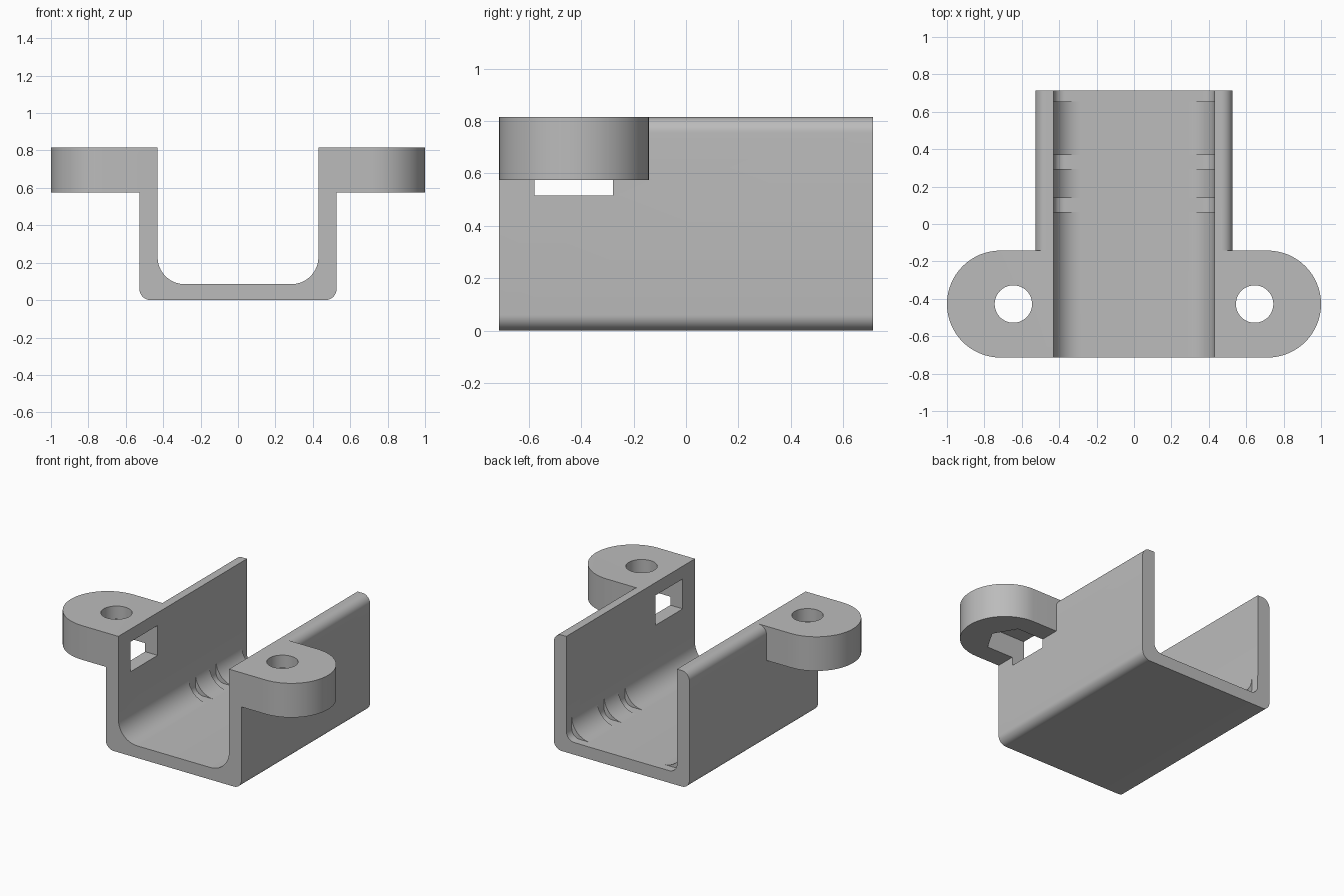
import bpy, bmesh, math
from mathutils import Vector

if "Cube" in bpy.data.objects:
    bpy.data.objects.remove(bpy.data.objects["Cube"], do_unlink=True)

grey = bpy.data.materials.new("plain_grey")
grey.use_nodes = True
colour = (0.5, 0.5, 0.5, 1)
grey.diffuse_color = colour
grey.node_tree.nodes["Principled BSDF"].inputs["Base Color"].default_value = colour

LENGTH, TOP = 0.714, 0.815
HALF_OUT, HALF_IN, FLOOR = 0.527, 0.43, 0.085
LUG_Y, LUG_R, LUG_Z = -0.428, 0.286, 0.575
HOLE_X, SLOT_W = 0.645, 0.15


def arc(cx, cy, r, a0, a1, n):
    """Points along a circular arc, angles in degrees."""
    return [(cx + r * math.cos(math.radians(a0 + (a1 - a0) * i / n)),
             cy + r * math.sin(math.radians(a0 + (a1 - a0) * i / n)))
            for i in range(n + 1)]


def rounded(half, low, high, r_low, r_high):
    """Upright rectangle centred on x = 0 with filleted corners."""
    def corner(sx, z, r, a):
        if not r:
            return [(sx * half, z)]
        cz = z + r if z == low else z - r
        return arc(sx * (half - r), cz, r, a, a + 90, 10)
    return (corner(-1, low, r_low, 180) + corner(1, low, r_low, 270)
            + corner(1, high, r_high, 0) + corner(-1, high, r_high, 90))


def prism(name, points, start, end, axis):
    """Extrude an outline along y (x-z outline) or z (x-y outline)."""
    bm = bmesh.new()
    place = (lambda p, t: (p[0], t, p[1])) if axis == "y" else (lambda p, t: (p[0], p[1], t))
    base = bm.faces.new([bm.verts.new(place(p, start)) for p in points])
    grown = bmesh.ops.extrude_face_region(bm, geom=[base])["geom"]
    shift = Vector(place((0, 0), end - start))
    bmesh.ops.translate(bm, vec=shift, verts=[g for g in grown if isinstance(g, bmesh.types.BMVert)])
    bmesh.ops.recalc_face_normals(bm, faces=bm.faces)
    mesh = bpy.data.meshes.new(name)
    bm.to_mesh(mesh)
    bm.free()
    mesh.materials.append(grey)
    obj = bpy.data.objects.new(name, mesh)
    bpy.context.collection.objects.link(obj)
    return obj


def box(x0, x1, y0, y1):
    return [(x0, y0), (x1, y0), (x1, y1), (x0, y1)]


# Outer block of the channel, and the rounded mounting lugs on both sides
body = prism("channel_bracket", rounded(HALF_OUT, 0, TOP, 0.06, 0.06), -LENGTH, LENGTH, "y")
end_x = 1 - LUG_R
stadium = arc(end_x, LUG_Y, LUG_R, -90, 90, 32) + arc(-end_x, LUG_Y, LUG_R, 90, 270, 32)
helpers = [("UNION", prism("mounting_lugs", stadium, LUG_Z, TOP, "z"))]


def cut(obj):
    helpers.append(("DIFFERENCE", obj))


# Trough with large floor fillets
cut(prism("trough_cutter", rounded(HALF_IN, FLOOR, 1, 0.145, 0), -1, 1, "y"))

# Notches where the floor fillet is cut back to a tighter corner
for y0, y1 in ((0.065, 0.14), (0.295, 0.37), (0.655, 0.8)):
    cut(prism("fillet_notch_cutter", rounded(HALF_IN - 0.0005, FLOOR + 0.0005, 0.5, 0.06, 0), y0, y1, "y"))

# Bolt holes, hexagonal nut pockets and their feed slots through the walls
for s in (-1, 1):
    cx = s * HOLE_X
    inner, outer = sorted((s * 0.38, cx + s * 0.01))
    hexagon = arc(cx, LUG_Y, SLOT_W / math.cos(math.pi / 6), 0, 300, 5)
    tip = hexagon[:2] + hexagon[5:] if s > 0 else hexagon[2:5]
    near = s * 0.38
    if s > 0:
        outline = [(near, LUG_Y - SLOT_W), hexagon[5], hexagon[0], hexagon[1], (near, LUG_Y + SLOT_W)]
    else:
        outline = [(near, LUG_Y + SLOT_W), hexagon[2], hexagon[3], hexagon[4], (near, LUG_Y - SLOT_W)]
    cut(prism("nut_slot_cutter", outline, 0.515, 0.725, "z"))
    cut(prism("bolt_hole_cutter", arc(cx, LUG_Y, 0.1, 0, 352.5, 47), 0.6, 1, "z"))

for operation, helper in helpers:
    helper.hide_render = True
    mod = body.modifiers.new(helper.name, "BOOLEAN")
    mod.operation, mod.object, mod.solver = operation, helper, "EXACT"

# Bake the booleans, then remove the helper solids
bpy.context.view_layer.update()
baked = bpy.data.meshes.new_from_object(body.evaluated_get(bpy.context.evaluated_depsgraph_get()))
body.modifiers.clear()
body.data = baked
for _, helper in helpers:
    bpy.data.objects.remove(helper, do_unlink=True)

bpy.ops.object.select_all(action="DESELECT")
body.select_set(True)
bpy.context.view_layer.objects.active = body
bpy.ops.object.shade_smooth_by_angle(angle=math.radians(30))
